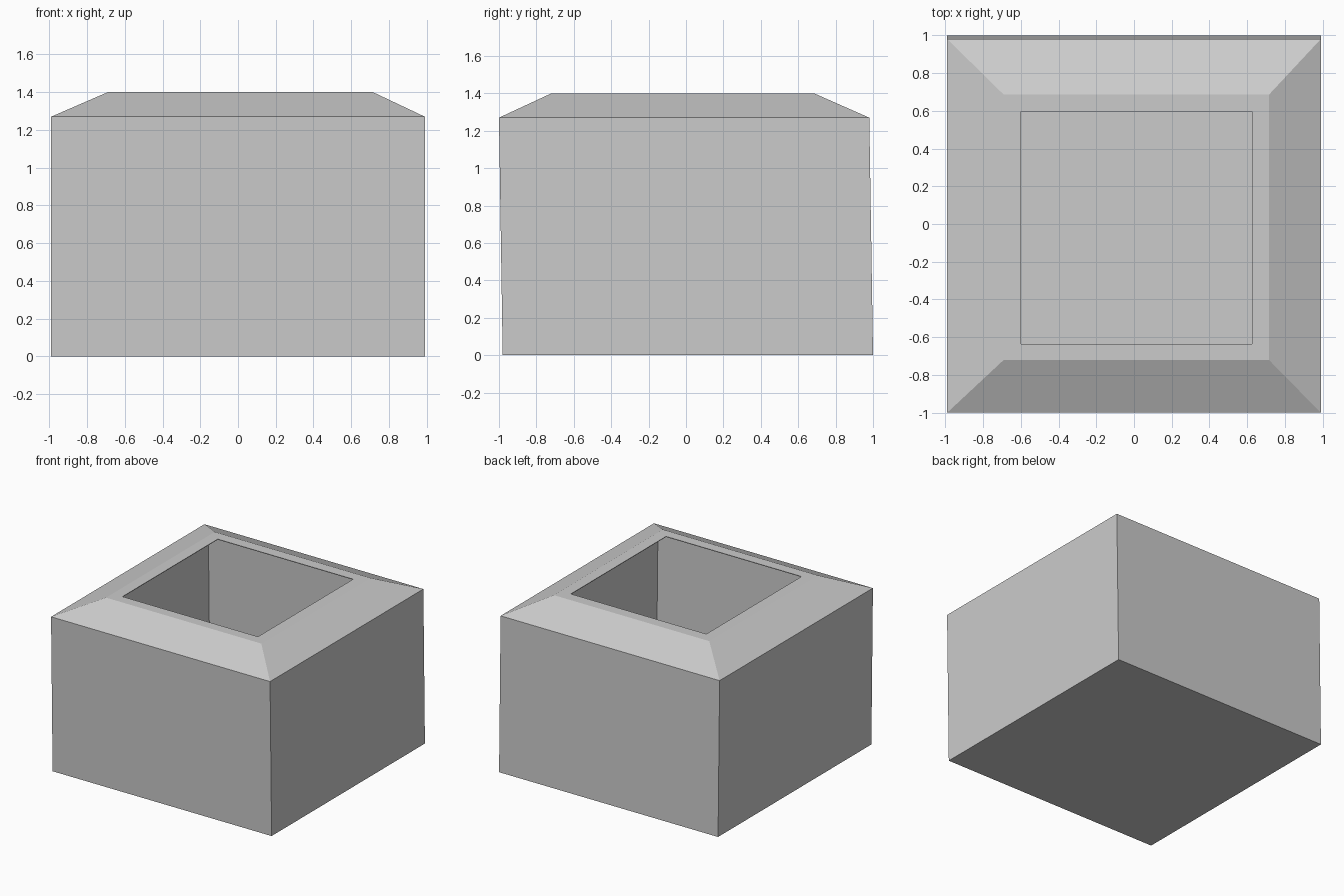
import bpy, bmesh

if "Cube" in bpy.data.objects:
    bpy.data.objects.remove(bpy.data.objects["Cube"])

grey = bpy.data.materials.new("plain grey")
grey.diffuse_color = (0.6, 0.6, 0.6, 1)
grey.use_nodes = True
grey.node_tree.nodes["Principled BSDF"].inputs["Base Color"].default_value = grey.diffuse_color


def ring(x0, x1, y0, y1, z):
    """Rectangle, counter-clockwise seen from above."""
    return [(x0, y0, z), (x1, y0, z), (x1, y1, z), (x0, y1, z)]


def loft(name, rings, closed=True):
    """Skin a stack of rectangles; closed joins last to first, else caps the ends."""
    bm = bmesh.new()
    loops = [[bm.verts.new(p) for p in r] for r in rings]
    pairs = list(zip(loops, loops[1:]))
    if closed:
        pairs.append((loops[-1], loops[0]))
    else:
        bm.faces.new(loops[0])
        bm.faces.new(loops[-1])
    for a, b in pairs:
        for i in range(4):
            j = (i + 1) % 4
            bm.faces.new((a[i], a[j], b[j], b[i]))
    bmesh.ops.recalc_face_normals(bm, faces=bm.faces)
    mesh = bpy.data.meshes.new(name)
    bm.to_mesh(mesh)
    bm.free()
    mesh.materials.append(grey)
    ob = bpy.data.objects.new(name, mesh)
    bpy.context.collection.objects.link(ob)
    return ob


T = 0.12      # wall thickness
H = 1.27      # wall height
outer_low = (-0.99, 0.99, -0.98, 1.0)
outer_high = (-0.99, 0.99, -1.0, 0.98)


def inset(r, t):
    return (r[0] + t, r[1] - t, r[2] + t, r[3] - t)


# Slightly leaning square walls
loft("planter_walls", [
    ring(*outer_low, 0), ring(*outer_high, H),
    ring(*inset(outer_high, T), H), ring(*inset(outer_low, T), 0)])

# Bevelled rim narrowing to the square opening
loft("bevelled_rim", [
    ring(*outer_high, H), ring(-0.69, 0.715, -0.72, 0.685, 1.40),
    ring(-0.60, 0.625, -0.635, 0.595, 1.40),
    ring(-0.60, 0.625, -0.635, 0.595, 1.395),
    ring(*inset(outer_high, T), H)])

# Floor board between the walls
floor = inset(outer_low, T)
loft("floor_board", [ring(*floor, 0), ring(*floor, 0.12)], closed=False)
